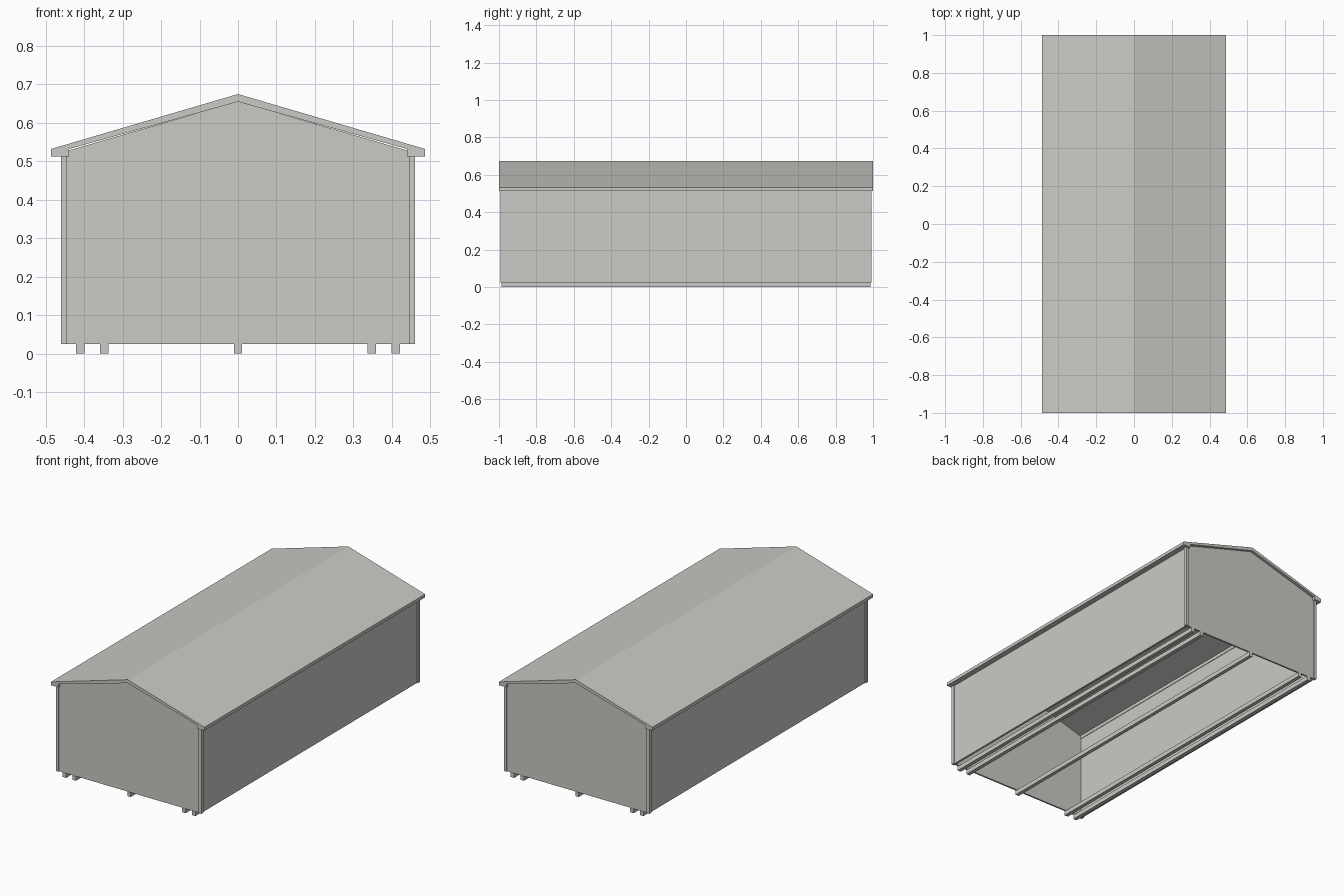
import bpy

if "Cube" in bpy.data.objects:
    bpy.data.objects.remove(bpy.data.objects["Cube"])

# One flat warm grey
grey = bpy.data.materials.new("warm grey")
grey.diffuse_color = (0.60, 0.59, 0.56, 1)
grey.use_nodes = True
grey.node_tree.nodes["Principled BSDF"].inputs["Base Color"].default_value = grey.diffuse_color


def prism(name, profile, y0, y1):
    """Extrude an x-z outline along y."""
    n = len(profile)
    verts = [(x, y, z) for y in (y0, y1) for x, z in profile]
    faces = [tuple(range(n)), tuple(range(2 * n - 1, n - 1, -1))]
    faces += [(i, i + n, (i + 1) % n + n, (i + 1) % n) for i in range(n)]
    mesh = bpy.data.meshes.new(name)
    mesh.from_pydata(verts, [], faces)
    mesh.materials.append(grey)
    ob = bpy.data.objects.new(name, mesh)
    bpy.context.collection.objects.link(ob)
    return ob


def box(name, x0, x1, y0, y1, z0, z1):
    x0, x1 = min(x0, x1), max(x0, x1)
    return prism(name, [(x0, z0), (x1, z0), (x1, z1), (x0, z1)], y0, y1)


BASE, EAVE = 0.025, 0.513

# Pitched roof with boxed eaves
half = [(0.487, 0.532), (0.487, EAVE), (0.44, EAVE), (0.44, 0.532)]
prism("roof", [(0, 0.675)] + half + [(0, 0.655)]
      + [(-x, z) for x, z in reversed(half)], -1, 1)

# Gable end walls
gable = [(-0.445, BASE), (0.445, BASE), (0.445, 0.527), (0, 0.656), (-0.445, 0.527)]
prism("front_wall", gable, -0.985, -0.975)
prism("back_wall", gable, 0.975, 0.985)

for s, side in ((1, "right"), (-1, "left")):
    # Side wall
    box(side + "_wall", s * 0.443, s * 0.455, -0.976, 0.976, BASE, EAVE + 0.002)
    # Corner posts
    for y, end in ((-0.982, "front"), (0.982, "back")):
        box(f"{end}_{side}_post", s * 0.4445, s * 0.461, y - 0.009, y + 0.009,
            BASE, EAVE + 0.002)
    # Paired skids under each side
    for x, pos in ((0.41, "outer"), (0.348, "inner")):
        box(f"{side}_{pos}_skid", s * (x - 0.011), s * (x + 0.011),
            -0.987, 0.987, 0, BASE)

# Middle skid
box("middle_skid", -0.0105, 0.0105, -0.987, 0.987, 0, BASE)

# Consistent outward normals
import bmesh
for ob in bpy.context.collection.objects:
    bm = bmesh.new()
    bm.from_mesh(ob.data)
    bmesh.ops.recalc_face_normals(bm, faces=bm.faces)
    bm.to_mesh(ob.data)
    bm.free()
